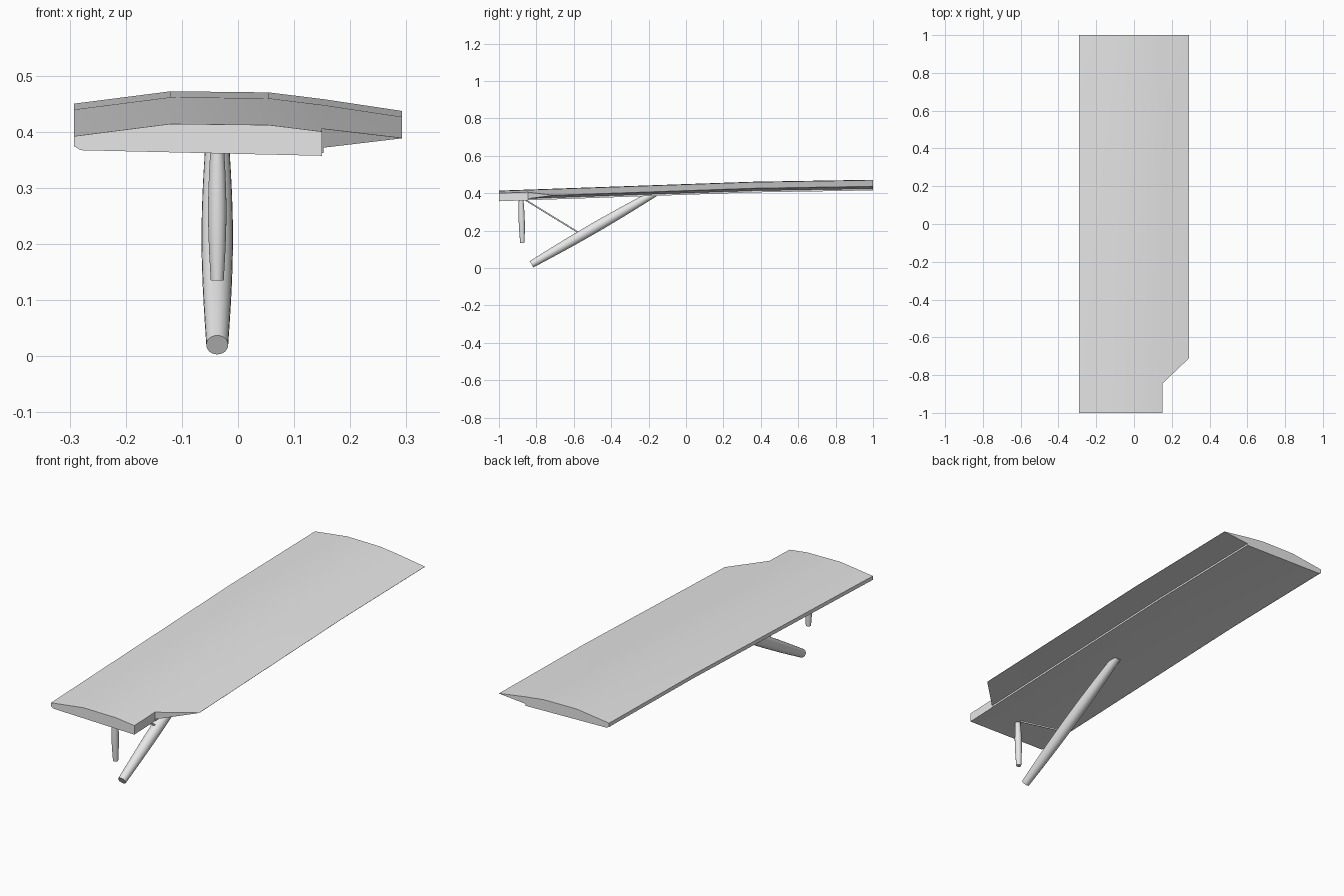
import bpy, bmesh, math
from mathutils import Vector

cube = bpy.data.objects.get("Cube")
if cube:
    bpy.data.objects.remove(cube, do_unlink=True)

grey = bpy.data.materials.new("light_grey")
grey.use_nodes = True
grey.diffuse_color = (0.8, 0.8, 0.8, 1)
grey.node_tree.nodes["Principled BSDF"].inputs["Base Color"].default_value = (0.8, 0.8, 0.8, 1)


def loft(name, rings):
    """Skin a list of point rings into a closed solid."""
    bm = bmesh.new()
    loops = [[bm.verts.new(p) for p in ring] for ring in rings]
    count = len(loops[0])
    for a, b in zip(loops, loops[1:]):
        for i in range(count):
            j = (i + 1) % count
            bm.faces.new((a[i], a[j], b[j], b[i]))
    bm.faces.new(loops[0])
    bm.faces.new(loops[-1])
    bmesh.ops.recalc_face_normals(bm, faces=bm.faces)
    mesh = bpy.data.meshes.new(name)
    bm.to_mesh(mesh)
    bm.free()
    obj = bpy.data.objects.new(name, mesh)
    bpy.context.collection.objects.link(obj)
    mesh.materials.append(grey)
    return obj


def activate(obj):
    bpy.ops.object.select_all(action='DESELECT')
    obj.select_set(True)
    bpy.context.view_layer.objects.active = obj


def smooth(obj):
    activate(obj)
    bpy.ops.object.shade_smooth_by_angle(angle=math.radians(30))


def strut(name, start, end, end_radius, bulge=0.0, sides=24, steps=10):
    """Round bar that swells towards its middle."""
    start, end = Vector(start), Vector(end)
    axis = end - start
    turn = axis.to_track_quat('Z', 'Y')
    rings = []
    for s in range(steps + 1):
        t = s / steps
        r = end_radius + bulge * math.sin(math.pi * t)
        rings.append([start + axis * t + turn @ Vector(
            (r * math.cos(k * math.tau / sides), r * math.sin(k * math.tau / sides), 0))
            for k in range(sides)])
    obj = loft(name, rings)
    smooth(obj)
    return obj


# Wing: one section with a stepped flap underside, raised along the span
section = [(-0.292, 0.392), (-0.12, 0.414), (0.055, 0.412), (0.152, 0.400),
           (0.292, 0.379), (0.292, 0.378), (0.152, 0.366), (0.152, 0.357),
           (-0.28, 0.367), (-0.292, 0.374)]
stations = [(-1.0, 0.0), (0.36, 0.0475), (1.0, 0.058)]
wing = loft("wing", [[(x, y, z + rise) for x, z in section] for y, rise in stations])

# Root cut-out in the trailing edge
outline = [(0.150, -1.1), (0.150, -0.845), (0.292, -0.71), (0.40, -0.607), (0.40, -1.1)]
cutter = loft("root_cutout_cutter", [[(x, y, z) for x, y in outline] for z in (0.2, 0.6)])
cutter.hide_render = True
cut = wing.modifiers.new("root_cutout", 'BOOLEAN')
cut.operation = 'DIFFERENCE'
cut.solver = 'EXACT'
cut.object = cutter
activate(wing)
bpy.ops.object.modifier_apply(modifier=cut.name)
bpy.data.objects.remove(cutter, do_unlink=True)
smooth(wing)

# Supports beneath the wing
MID = -0.037
strut("main_strut", (MID, -0.826, 0.02), (MID, -0.165, 0.402), 0.0195, 0.0085)
strut("short_strut", (MID, -0.875, 0.135), (MID, -0.882, 0.38), 0.0115, 0.0048)
strut("brace_rod", (MID, -0.868, 0.37), (MID, -0.575, 0.19), 0.004, sides=12, steps=1)
